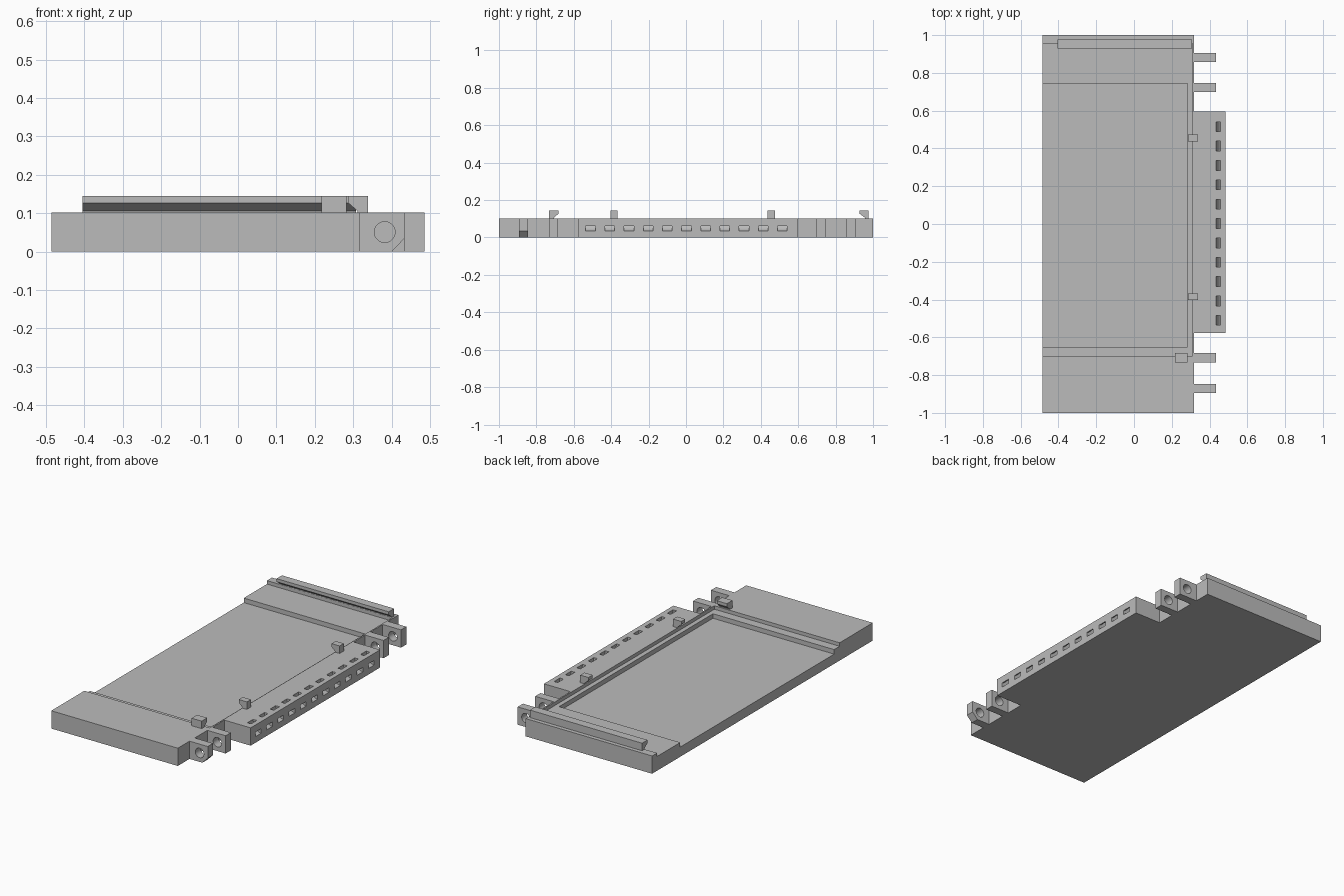
import bpy, bmesh, math
from mathutils import Vector

cube = bpy.data.objects.get("Cube")
if cube:
    bpy.data.objects.remove(cube, do_unlink=True)

grey = bpy.data.materials.new("plain grey")
grey.use_nodes = True
colour = (0.5, 0.5, 0.5, 1)
grey.diffuse_color = colour
grey.node_tree.nodes["Principled BSDF"].inputs["Base Color"].default_value = colour


def prism(name, outline, axis, spans):
    """Extrude a 2D outline along x or y, once for each span."""
    bm = bmesh.new()
    for start, end in spans:
        def place(p, d):
            return Vector((d, p[0], p[1]) if axis == "x" else (p[0], d, p[1]))
        low = [bm.verts.new(place(p, start)) for p in outline]
        high = [bm.verts.new(place(p, end)) for p in outline]
        bm.faces.new(low)
        bm.faces.new(high)
        n = len(outline)
        for i in range(n):
            j = (i + 1) % n
            bm.faces.new((low[i], low[j], high[j], high[i]))
    bmesh.ops.recalc_face_normals(bm, faces=bm.faces)
    mesh = bpy.data.meshes.new(name)
    bm.to_mesh(mesh)
    bm.free()
    mesh.materials.append(grey)
    obj = bpy.data.objects.new(name, mesh)
    bpy.context.collection.objects.link(obj)
    return obj


def rect(a0, a1, b0, b1):
    return [(a0, b0), (a1, b0), (a1, b1), (a0, b1)]


def cut(obj, cutter):
    """Subtract the cutter, bake the result and drop the cutter."""
    cutter.hide_render = True
    mod = obj.modifiers.new("cut", "BOOLEAN")
    mod.operation = "DIFFERENCE"
    mod.solver = "EXACT"
    mod.object = cutter
    graph = bpy.context.evaluated_depsgraph_get()
    baked = bpy.data.meshes.new_from_object(obj.evaluated_get(graph))
    obj.modifiers.clear()
    obj.data = baked
    bpy.data.objects.remove(cutter, do_unlink=True)


LEFT, EDGE, TIP, TOP = -0.485, 0.318, 0.485, 0.102

# Tray with a shallow ledge and a deeper floor, open on one long side
tray = prism("tray", rect(LEFT, EDGE, 0, TOP), "y", [(-1, 1)])
cut(tray, prism("ledge_cutter", rect(LEFT - 0.1, 0.31, 0.082, 0.2), "y", [(-0.70, 0.955)]))
cut(tray, prism("floor_cutter", rect(LEFT - 0.1, 0.284, 0.056, 0.2), "y", [(-0.65, 0.745)]))

# Side block with a row of curved strap channels through its top corner
block = prism("slotted_block", rect(EDGE, TIP, 0, TOP), "y", [(-0.578, 0.595)])


def arc(rx, rz):
    return [(TIP - rx * math.cos(t), TOP - rz * math.sin(t))
            for t in (math.pi / 2 * i / 8 for i in range(9))]


outer, inner = arc(0.05, 0.067), arc(0.027, 0.041)
outline = ([(outer[0][0], 0.15)] + outer + [(0.53, outer[-1][1])]
           + [(0.53, inner[-1][1])] + inner[::-1] + [(inner[0][0], 0.15)])
centres = [-0.51 + 0.1025 * i for i in range(11)]
cut(block, prism("channel_cutter", outline, "y", [(c - 0.026, c + 0.026) for c in centres]))

# Hinge lugs with round pin holes; the front one has a chamfered corner
hole = [(0.382 + 0.027 * math.cos(math.tau * i / 32),
         0.051 + 0.027 * math.sin(math.tau * i / 32)) for i in range(32)]
square = rect(EDGE, 0.434, 0, TOP)
chamfered = [(EDGE, 0), (0.40, 0), (0.434, 0.035), (0.434, TOP), (EDGE, TOP)]
lugs = []
for name, y, shape in (("front_outer_lug", -0.87, chamfered), ("front_inner_lug", -0.708, square),
                       ("back_inner_lug", 0.723, square), ("back_outer_lug", 0.882, square)):
    lug = prism(name, shape, "y", [(y - 0.024, y + 0.024)])
    cut(lug, prism("pin_cutter", hole, "y", [(y - 0.1, y + 0.1)]))
    lugs.append(lug)


def hook(tip, root, back):
    """Clip section: upright stem with an overhanging, sloped lip."""
    return [(root, TOP), (back, TOP), (back, 0.145), (tip, 0.145), (tip, 0.127), (root, 0.106)]


# Retaining rail and clips
prism("back_rail", hook(0.928, 0.956, 0.977), "x", [(-0.405, 0.307)])
prism("front_clip", hook(-0.682, -0.706, -0.732), "x", [(0.218, 0.282)])
prism("side_clips", hook(0.287, 0.311, 0.339), "y", [(-0.403, -0.367), (0.437, 0.475)])

# Smooth the curved holes and channels only
bpy.ops.object.select_all(action="DESELECT")
for obj in lugs + [block]:
    obj.select_set(True)
bpy.context.view_layer.objects.active = block
bpy.ops.object.shade_smooth_by_angle(angle=math.radians(30))
